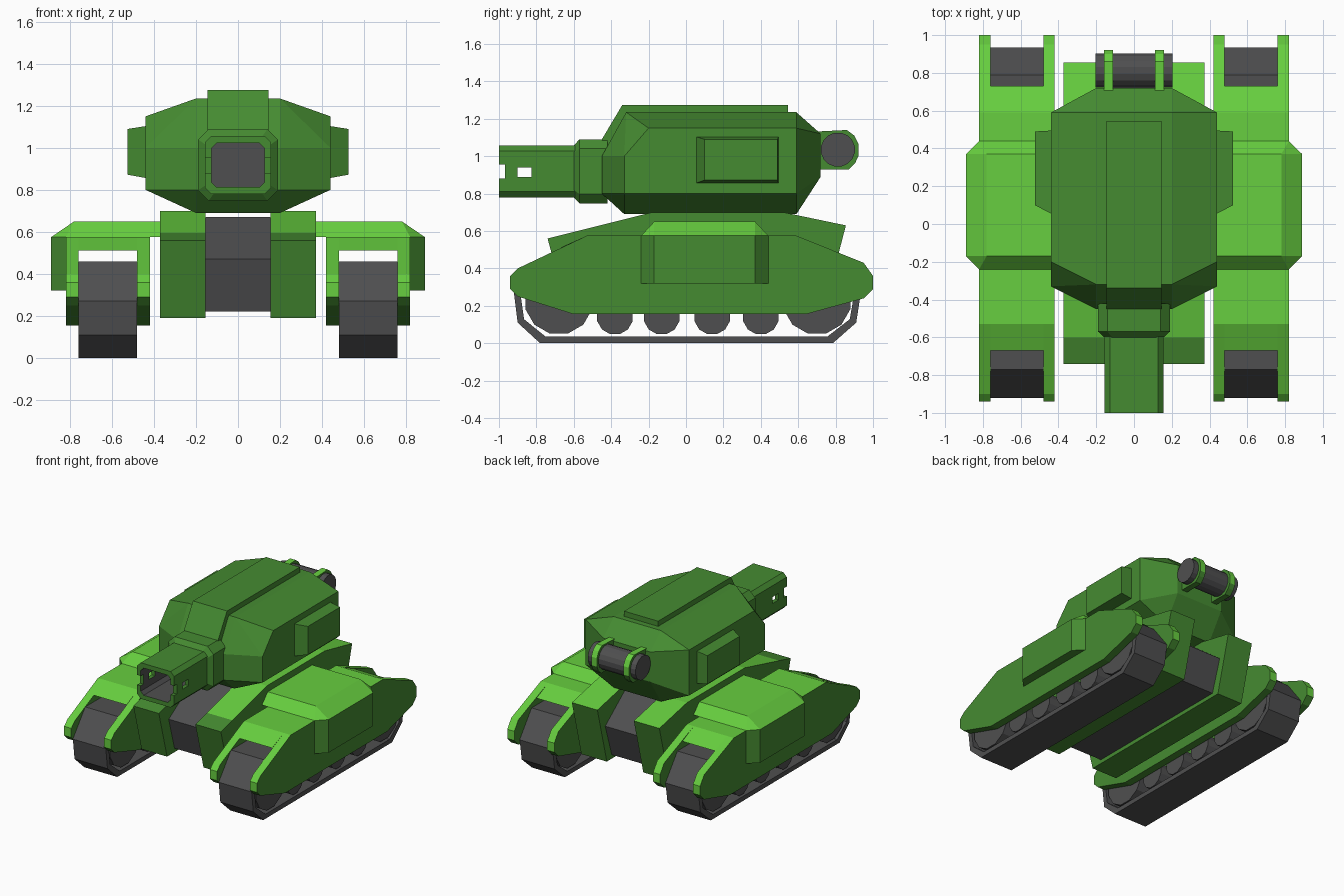
import bpy, bmesh, math
from mathutils import Vector

if "Cube" in bpy.data.objects:
    bpy.data.objects.remove(bpy.data.objects["Cube"])


def material(name, rgb):
    m = bpy.data.materials.new(name)
    m.diffuse_color = (*rgb, 1)
    m.use_nodes = True
    m.node_tree.nodes["Principled BSDF"].inputs["Base Color"].default_value = m.diffuse_color
    return m


GREEN = material("dark green", (0.060, 0.258, 0.031))
LIGHT = material("light green", (0.135, 0.620, 0.050))
GREY = material("dark grey", (0.078, 0.078, 0.080))


def upward(f):
    """Top and nose faces take the second colour."""
    return abs(f.normal.x) < 0.5 and f.normal.z > -0.2


def finish(bm, name, mats, rule=None, mirror=False):
    bmesh.ops.recalc_face_normals(bm, faces=bm.faces)
    bm.normal_update()
    if rule:
        for f in bm.faces:
            f.material_index = 1 if rule(f) else 0
    me = bpy.data.meshes.new(name)
    bm.to_mesh(me)
    bm.free()
    for m in mats:
        me.materials.append(m)
    ob = bpy.data.objects.new(name, me)
    bpy.context.collection.objects.link(ob)
    if mirror:
        ob.modifiers.new("mirror", 'MIRROR').use_mirror_merge = False
    return ob


def loft(bm, rings, close=False):
    """Join rings of points; cap both ends, or close into a tube."""
    vs = [[bm.verts.new(p) for p in r] for r in rings]
    n = len(vs[0])
    for a, b in zip(vs, vs[1:] + vs[:1] if close else vs[1:]):
        for i in range(n):
            bm.faces.new((a[i], a[(i + 1) % n], b[(i + 1) % n], b[i]))
    if not close:
        bm.faces.new(vs[0])
        bm.faces.new(vs[-1])


def prism(name, profile, x0, x1, mats, rule=None, mirror=False):
    """Extrude a (y, z) profile along x."""
    bm = bmesh.new()
    loft(bm, [[(x, y, z) for y, z in profile] for x in (x0, x1)])
    return finish(bm, name, mats, rule, mirror)


def solid(name, points, mats, rule=None, mirror=False):
    """Convex faceted block around a few points."""
    bm = bmesh.new()
    for p in points:
        bm.verts.new(p)
    bmesh.ops.convex_hull(bm, input=bm.verts)
    bmesh.ops.dissolve_limit(bm, angle_limit=0.02, verts=bm.verts, edges=bm.edges)
    return finish(bm, name, mats, rule, mirror)


def circle(cy, cz, r, n):
    return [(cy + r * math.cos(math.tau * (i + .5) / n),
             cz + r * math.sin(math.tau * (i + .5) / n)) for i in range(n)]


def octagon(y, hx, z0, z1, c):
    return [(-hx, y, z0 + c), (-hx + c, y, z0), (hx - c, y, z0), (hx, y, z0 + c),
            (hx, y, z1 - c), (hx - c, y, z1), (-hx + c, y, z1), (-hx, y, z1 - c)]


# Hull: two side slabs and a dark core
hull = [(-.64, .19), (-.74, .56), (-.6, .595), (-.18, .70), (.52, .70), (.855, .63), (.74, .19)]
prism("hull_side", hull, .155, .372, [GREEN, LIGHT],
      lambda f: upward(f) and f.calc_center_median().y > -.6, True)
core = [(-.55, .22), (-.62, .47), (-.3, .67), (.5, .67), (.76, .47), (.68, .22)]
prism("hull_core", core, -.156, .156, [GREY])

# Fenders: side plates joined by a top plate that leaves the track ends open
fender = [(-.9, .40), (-.53, .575), (.59, .575), (.95, .43), (1, .36), (1, .29),
          (.95, .24), (.64, .155), (-.6, .155), (-.9, .25), (-.94, .29), (-.94, .36)]
for name, a, b in (("inner_fender", .42, .48), ("outer_fender", .76, .82)):
    prism(name, fender, a, b, [GREEN, LIGHT], upward, True)
prism("fender_top", [(-.67, .512), (-.53, .575), (.59, .575), (.73, .512)],
      .48, .76, [GREEN, LIGHT], upward, True)

# Bevelled side armour, with a cap that bridges to the hull
edge = [(.82, -.24), (.89, -.17), (.89, .37), (.82, .44)]
solid("side_armour", [(x, y, z) for z in (.32, .575) for x, y in
                      edge + [(.80, -.24), (.80, .44)]], [GREEN], None, True)
solid("armour_cap", [(x, y, .575) for x, y in edge + [(.3, -.24), (.3, .44)]] +
      [(x, y, .65) for x in (.3, .78) for y in (-.17, .37)],
      [GREEN, LIGHT], lambda f: f.normal.z > .2, True)

# Tracks: closed belt around the wheels
belt = [(-.78, 0), (-.9, .11), (-.92, .27), (-.77, .46),
        (.79, .46), (.935, .27), (.91, .11), (.785, 0)]
inner = [(y * .962, .035 + z * .848) for y, z in belt]
bm = bmesh.new()
loft(bm, [[(x, y, z) for y, z in p] for x, p in
          ((.48, belt), (.76, belt), (.76, inner), (.48, inner))], True)
finish(bm, "track_belt", [GREY], None, True)
for y, r, n in ((-.68, .185, 12), (.70, .185, 12), (-.38, .098, 12),
                (-.13, .098, 12), (.14, .098, 12), (.40, .098, 12)):
    prism("wheel", circle(y, .045 + r, r, n), .487, .753, [GREY], None, True)

# Turret body
half = [(.2, -.33, .69), (.2, .59, .69), (.2, -.45, .80), (.44, -.33, .80),
        (.44, .59, .80), (.2, .72, .89), (.2, -.45, 1.0), (.44, -.33, 1.0),
        (.44, -.2, 1.15), (.44, .59, 1.15), (.2, .72, 1.12),
        (.2, -.32, 1.235), (.2, .59, 1.235)]
solid("turret", half + [(-x, y, z) for x, y, z in half], [GREEN])
prism("roof_plate", [(.545, 1.2), (.545, 1.275), (-.34, 1.275), (-.45, 1.09),
                     (-.45, 1.0), (-.3, 1.0)], -.145, .145, [GREEN])
solid("turret_side_box", [(.43, y, z) for y in (.05, .495) for z in (.855, 1.105)] +
      [(.525, y, z) for y in (.10, .49) for z in (.872, 1.09)], [GREEN], None, True)

# Gun mount
bm = bmesh.new()
loft(bm, [octagon(-.6, .157, .78, 1.057, .04), octagon(-.57, .19, .748, 1.09, .05),
          octagon(-.42, .19, .748, 1.09, .05)])
finish(bm, "gun_mount", [GREEN])


# Hollow barrel with a grey bore
def in_bore(f):
    c = f.calc_center_median()
    return (c.y > -.99 and abs(c.x) < .13 and .81 < c.z < 1.025
            and (f.normal.y < -.5 or f.normal.dot(c - Vector((0, c.y, .918))) < 0))


bm = bmesh.new()
loft(bm, [octagon(-.55, .157, .78, 1.057, .03), octagon(-1, .157, .78, 1.057, .03),
          octagon(-1, .127, .813, 1.022, .025), octagon(-.605, .127, .813, 1.022, .025)])
barrel = finish(bm, "gun_barrel", [GREEN, GREY], in_bore)
# the bore floor must lie in front of the mount
prism("bore_floor", [(-.607, .815), (-.607, 1.02), (-.602, 1.02), (-.602, .815)],
      -.12, .12, [GREY])

# Slots cut through both barrel walls
for y0, y1, z0, z1 in ((-.9, -.825, .89, .94), (-1.05, -.968, .88, .955)):
    cut = prism("slot_cutter", [(y0, z0), (y1, z0), (y1, z1), (y0, z1)], -.3, .3, [GREEN])
    cut.hide_render = True
    mod = barrel.modifiers.new("slot", 'BOOLEAN')
    mod.operation, mod.solver, mod.object = 'DIFFERENCE', 'EXACT', cut
    bpy.context.view_layer.objects.active = barrel
    bpy.ops.object.modifier_apply(modifier=mod.name)
    bpy.data.objects.remove(cut)

# Rear canister held by two straps
prism("rear_canister", circle(.812, 1.035, .092, 16), -.203, .203, [GREY])
strap = [(.66, .93), (.87, .93), (.905, .965), (.922, 1.0), (.922, 1.065),
         (.90, 1.11), (.86, 1.14), (.66, 1.13)]
prism("canister_strap", strap, .112, .16, [GREEN, LIGHT], upward, True)
